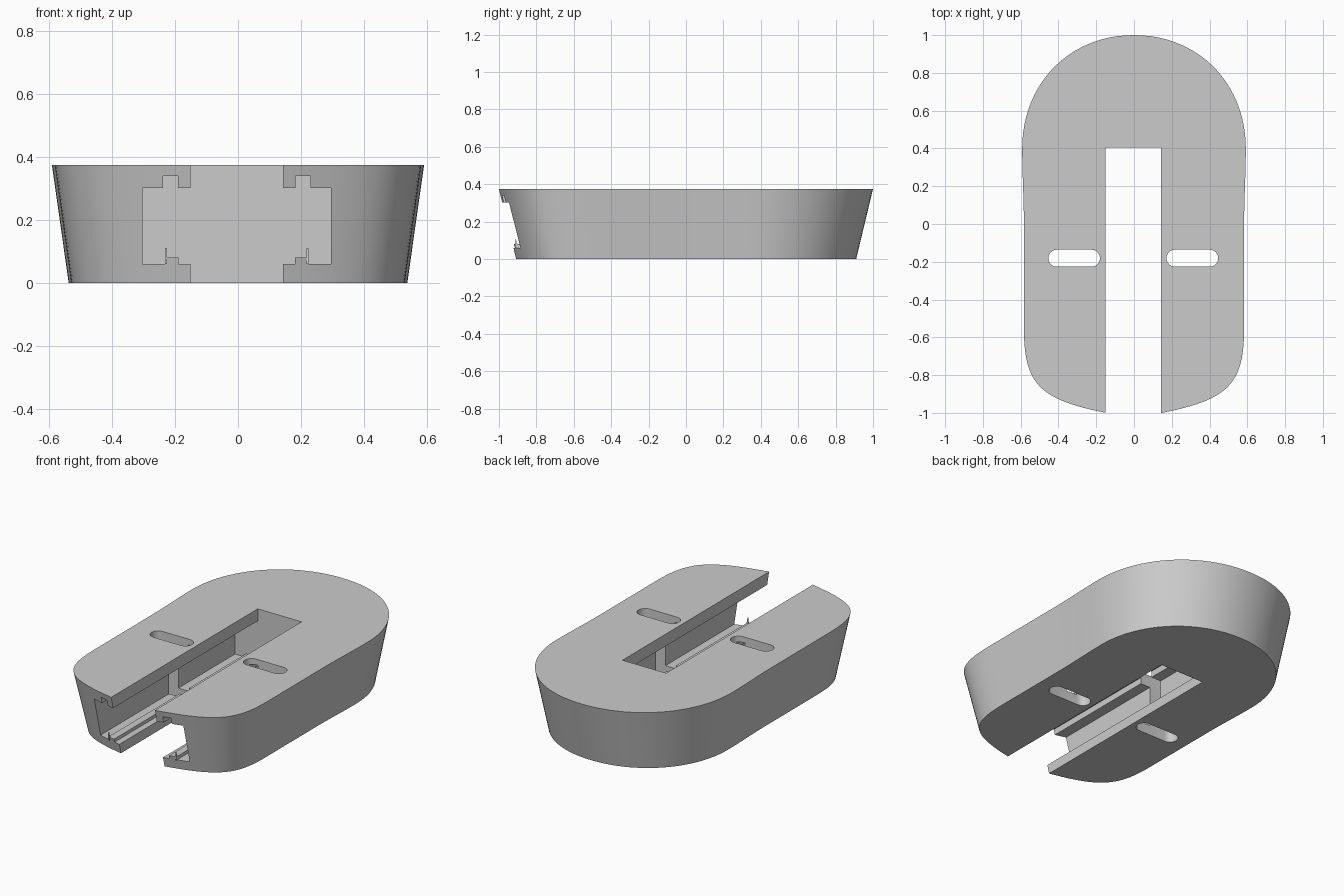
import bpy, bmesh, math
from mathutils import Vector
from mathutils.geometry import interpolate_bezier

cube = bpy.data.objects.get("Cube")
if cube:
    bpy.data.objects.remove(cube)

HEIGHT = 0.375
SHIFT = -0.004      # channel and slots sit slightly off centre

grey = bpy.data.materials.new("mid_grey")
grey.use_nodes = True
grey.diffuse_color = (0.6, 0.6, 0.6, 1)
grey.node_tree.nodes["Principled BSDF"].inputs["Base Color"].default_value = (0.6, 0.6, 0.6, 1)


def loft(name, start, end):
    """Solid between two matching point loops."""
    bm = bmesh.new()
    a = [bm.verts.new(p) for p in start]
    b = [bm.verts.new(p) for p in end]
    bm.faces.new(a)
    bm.faces.new(b)
    for i in range(len(a)):
        j = (i + 1) % len(a)
        bm.faces.new((a[i], a[j], b[j], b[i]))
    bmesh.ops.recalc_face_normals(bm, faces=bm.faces)
    mesh = bpy.data.meshes.new(name)
    bm.to_mesh(mesh)
    bm.free()
    mesh.materials.append(grey)
    obj = bpy.data.objects.new(name, mesh)
    bpy.context.collection.objects.link(obj)
    return obj


def activate(obj):
    bpy.ops.object.select_all(action='DESELECT')
    obj.select_set(True)
    bpy.context.view_layer.objects.active = obj


def cut(target, cutter):
    mod = target.modifiers.new("cut", 'BOOLEAN')
    mod.operation = 'DIFFERENCE'
    mod.solver = 'EXACT'
    mod.object = cutter
    activate(target)
    bpy.ops.object.modifier_apply(modifier=mod.name)
    bpy.data.objects.remove(cutter)


# Half outline: round back, slightly waisted side, rounded front corner
segments = [
    ((0, 1), (0.345, 1), (0.592, 0.74), (0.592, 0.4), 24),
    ((0.592, 0.4), (0.592, 0.25), (0.583, 0.15), (0.583, 0), 8),
    ((0.583, 0), (0.583, -0.2), (0.583, -0.4), (0.583, -0.55), 2),
    ((0.583, -0.55), (0.583, -0.85), (0.5, -0.93), (0.147, -1), 20),
]
half = []
for p0, h0, h1, p1, count in segments:
    pts = interpolate_bezier(*(Vector((*p, 0)) for p in (p0, h0, h1, p1)), count)
    half += [(p.x, p.y) for p in pts[:-1]]
half += [(0.147, -1), (0, -1.02)]
outline = half + [(-x, y) for x, y in reversed(half[1:-1])]

# Body tapering towards the base
TAPER = 0.91
body = loft("base_body",
            [(x * TAPER, y * TAPER, 0) for x, y in outline],
            [(x, y, HEIGHT) for x, y in outline])

# Channel with undercut grooves, open at the front, top and bottom
side = [(0.147, -0.1), (0.147, 0.06), (0.185, 0.06), (0.185, 0.08),
        (0.228, 0.08), (0.228, 0.06), (0.3, 0.06), (0.3, 0.302),
        (0.235, 0.302), (0.235, 0.34), (0.187, 0.34), (0.187, 0.302),
        (0.147, 0.302), (0.147, 0.5)]
profile = side + [(-x, z) for x, z in reversed(side)]
cut(body, loft("channel_cutter",
               [(x + SHIFT, -1.2, z) for x, z in profile],
               [(x + SHIFT, 0.405, z) for x, z in profile]))

# Rounded slots through both arms
R = 0.045
for s in (-1, 1):
    loop = []
    for end, first in ((1, -90), (-1, 90)):
        for k in range(13):
            a = math.radians(first + k * 15)
            loop.append((s * 0.313 + SHIFT + end * 0.092 + R * math.cos(a),
                         -0.181 + R * math.sin(a)))
    cut(body, loft("slot_cutter",
                   [(x, y, -0.1) for x, y in loop],
                   [(x, y, 0.5) for x, y in loop]))

activate(body)
bpy.ops.object.shade_smooth_by_angle(angle=math.radians(30))

# Small catches on the lower rails at the front opening
catch = [(-0.915, 0.06), (-0.91, 0.11), (-0.905, 0.085), (-0.875, 0.06)]
for s, label in ((1, "left"), (-1, "right")):
    loft(label + "_rail_catch",
         [(s * 0.222 + SHIFT, y, z) for y, z in catch],
         [(s * 0.229 + SHIFT, y, z) for y, z in catch])
